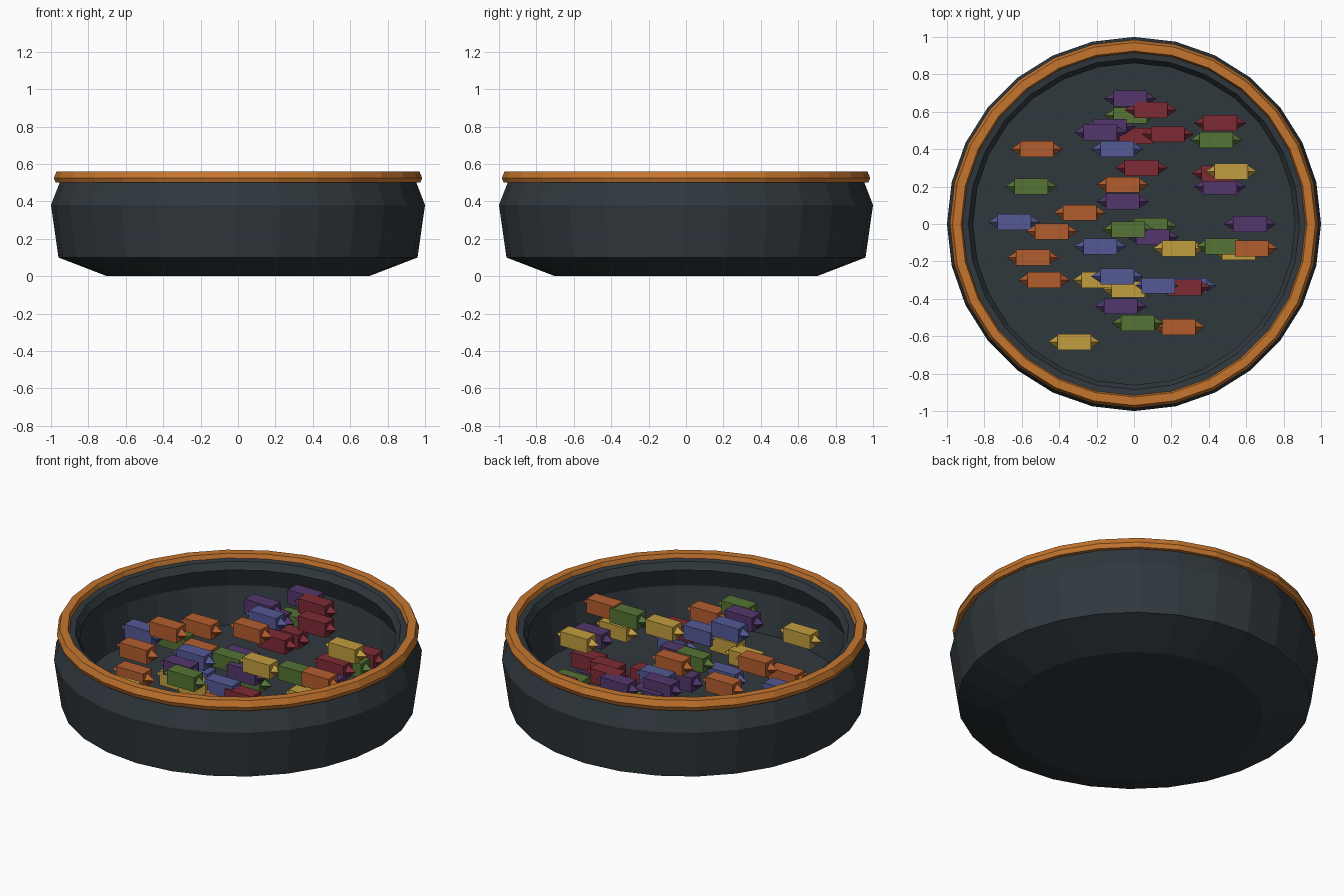
import bpy, bmesh, math
from mathutils import Matrix

if "Cube" in bpy.data.objects:
    bpy.data.objects.remove(bpy.data.objects["Cube"])

SIDES = 28


def material(name, rgb):
    m = bpy.data.materials.new(name)
    m.diffuse_color = (*rgb, 1)
    m.use_nodes = True
    m.node_tree.nodes["Principled BSDF"].inputs["Base Color"].default_value = m.diffuse_color
    return m


iron = material("dark_slate", (0.030, 0.040, 0.048))
rim_mat = material("copper_orange", (0.56, 0.18, 0.027))
sweets = {
    "red": material("sweet_red", (0.21, 0.024, 0.036)),
    "orange": material("sweet_orange", (0.45, 0.11, 0.028)),
    "yellow": material("sweet_yellow", (0.54, 0.34, 0.05)),
    "green": material("sweet_green", (0.09, 0.175, 0.036)),
    "blue": material("sweet_blue", (0.088, 0.10, 0.30)),
    "purple": material("sweet_purple", (0.085, 0.038, 0.15)),
}


def finish(name, bm, mat):
    bmesh.ops.recalc_face_normals(bm, faces=bm.faces[:])
    me = bpy.data.meshes.new(name)
    bm.to_mesh(me)
    bm.free()
    me.materials.append(mat)
    ob = bpy.data.objects.new(name, me)
    bpy.context.collection.objects.link(ob)
    return ob


def lathe(name, profile, mat, closed):
    """Revolve (radius, z) points; open profiles get flat end caps."""
    bm = bmesh.new()
    rings = []
    for r, z in profile:
        rings.append([bm.verts.new((r * math.cos(2 * math.pi * i / SIDES),
                                    r * math.sin(2 * math.pi * i / SIDES), z))
                      for i in range(SIDES)])
    pairs = list(zip(rings, rings[1:]))
    if closed:
        pairs.append((rings[-1], rings[0]))
    else:
        bm.faces.new(rings[0])
        bm.faces.new(rings[-1])
    for a, b in pairs:
        for i in range(SIDES):
            j = (i + 1) % SIDES
            bm.faces.new((a[i], a[j], b[j], b[i]))
    return finish(name, bm, mat)


# Bowl: outside, lip and hollow inside down to a flat floor
lathe("bowl", [(0.70, 0), (0.96, 0.10), (1.0, 0.38), (0.95, 0.51), (0.92, 0.535),
               (0.885, 0.53), (0.86, 0.49), (0.90, 0.38), (0.86, 0.16)], iron, False)

# Rim band
lathe("rim", [(0.975, 0.50), (0.985, 0.525), (0.97, 0.56), (0.925, 0.56),
              (0.915, 0.53), (0.925, 0.50)], rim_mat, True)


# Wrapped sweet: square body with a pointed twist at each end
def sweet(name, x, y, z, mat):
    bm = bmesh.new()
    bmesh.ops.create_cube(bm, size=1, matrix=Matrix.Diagonal((0.18, 0.085, 0.085, 1)))
    for s in (-1, 1):
        bmesh.ops.create_cone(
            bm, cap_ends=True, segments=4, radius1=0.036, radius2=0, depth=0.055,
            matrix=Matrix.Translation((s * 0.1125, 0, 0)) @ Matrix.Rotation(s * math.pi / 2, 4, 'Y'))
    ob = finish(name, bm, mat)
    ob.location = (x, y, z)


# Centres of the sweets, grouped by colour
PLACES = {
    "red": [(.09, .61, .46), (.46, .54, .29), (.18, .48, .43), (.01, .47, .32),
            (.04, .30, .36), (.45, .27, .33), (.27, -.34, .33)],
    "orange": [(-.52, .40, .26), (-.06, .21, .43), (-.29, .06, .30), (-.44, -.04, .43),
               (.63, -.13, .45), (-.54, -.18, .33), (-.48, -.30, .25), (.24, -.55, .35)],
    "yellow": [(.52, .28, .44), (.24, -.13, .43), (.56, -.15, .33), (-.19, -.30, .30),
               (-.03, -.35, .32), (-.32, -.63, .34)],
    "green": [(-.02, .58, .36), (.44, .45, .27), (-.55, .20, .25), (-.03, -.03, .35),
              (.09, -.01, .26), (.47, -.12, .44), (.02, -.53, .45)],
    "blue": [(-.09, .40, .42), (-.64, .01, .34), (-.18, -.12, .26), (-.09, -.28, .45),
             (.13, -.33, .35), (.30, -.33, .25)],
    "purple": [(-.02, .67, .46), (-.13, .52, .37), (-.18, .49, .43), (.46, .20, .27),
               (-.06, .12, .30), (.10, -.07, .33), (.62, 0, .33), (-.07, -.44, .45)],
}
for colour, spots in PLACES.items():
    for n, p in enumerate(spots):
        sweet(f"{colour}_sweet_{n + 1}", *p, sweets[colour])
